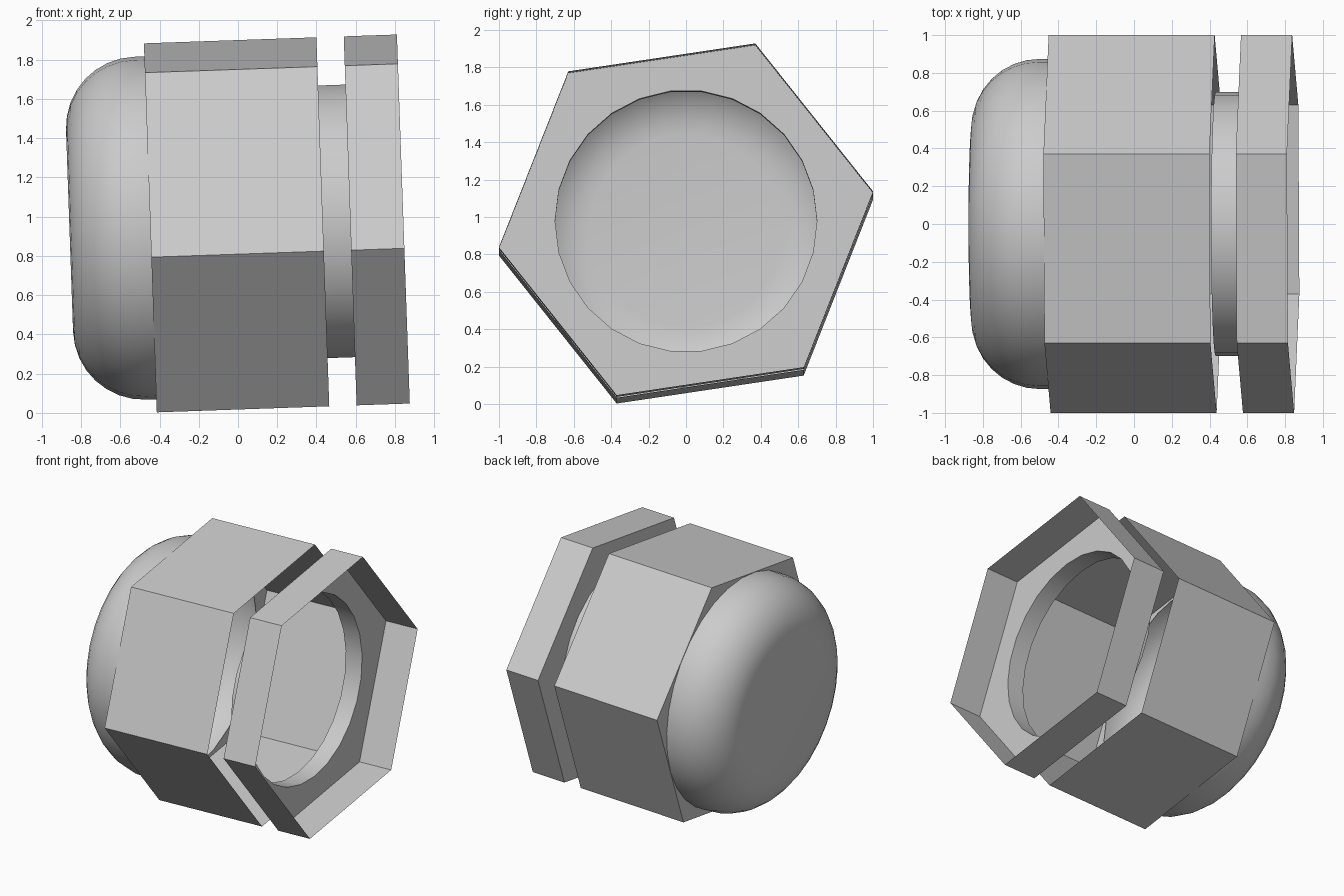
import bpy, bmesh
from math import sin, cos, pi, radians
from mathutils import Matrix, Vector

cube = bpy.data.objects.get("Cube")
if cube:
    bpy.data.objects.remove(cube, do_unlink=True)

grey = bpy.data.materials.new("plain_grey")
grey.use_nodes = True
COLOUR = (0.6, 0.6, 0.6, 1)
grey.diffuse_color = COLOUR
grey.node_tree.nodes["Principled BSDF"].inputs["Base Color"].default_value = COLOUR

# The whole fitting lies along x, tilted slightly upward to the left end
TILT = Matrix.Translation((0, 0, 0.9585)) @ Matrix.Rotation(radians(-2), 4, 'Y')
HEX_R, HEX_TURN = 1.011, radians(8.5)
BORE_R, DOME_R, FILLET = 0.70, 0.874, 0.36
SIDES = 26


def ring(bm, s, r, sides, turn=0.0):
    """Circle of vertices around the axis at distance s."""
    return [bm.verts.new((s, r * cos(turn + 2 * pi * i / sides),
                          r * sin(turn + 2 * pi * i / sides))) for i in range(sides)]


def skin(bm, a, b):
    """Outward-facing wall between two rings."""
    n = len(a)
    for i in range(n):
        j = (i + 1) % n
        bm.faces.new((a[i], a[j], b[j], b[i]))


def loop_edges(bm, loop):
    found = []
    for i, v in enumerate(loop):
        w = loop[(i + 1) % len(loop)]
        found.append(bm.edges.get((v, w)) or bm.edges.new((v, w)))
    return found


def finish(bm, name):
    mesh = bpy.data.meshes.new(name)
    bm.to_mesh(mesh)
    bm.free()
    mesh.materials.append(grey)
    mesh.transform(TILT)
    obj = bpy.data.objects.new(name, mesh)
    bpy.context.collection.objects.link(obj)
    bpy.ops.object.select_all(action='DESELECT')
    obj.select_set(True)
    bpy.context.view_layer.objects.active = obj
    bpy.ops.object.shade_smooth_by_angle(angle=radians(30))


def hex_shell(name, start, end, hole_r):
    """Thin hexagonal sleeve, open at +x, with a holed plate at -x."""
    bm = bmesh.new()
    near = ring(bm, start, HEX_R, 6, HEX_TURN)
    far = ring(bm, end, HEX_R, 6, HEX_TURN)
    skin(bm, near, far)
    hole = ring(bm, start, hole_r, SIDES)
    bmesh.ops.triangle_fill(bm, edges=loop_edges(bm, near) + loop_edges(bm, hole),
                            use_beauty=True, normal=Vector((-1, 0, 0)))
    bmesh.ops.dissolve_limit(bm, angle_limit=0.001, verts=[], edges=[])
    finish(bm, name)


def lathe(name, profile, sides, cap=False):
    bm = bmesh.new()
    rings = [ring(bm, s, r, sides) for s, r in profile]
    for a, b in zip(rings, rings[1:]):
        skin(bm, a, b)
    if cap:
        bm.faces.new(rings[0][::-1])
    finish(bm, name)


# Hexagonal body and end nut
hex_shell("hex_body", -0.447, 0.4325, 0.862)
hex_shell("hex_end_nut", 0.572, 0.843, BORE_R)

# Round neck joining the two
lathe("neck", [(0.4325, BORE_R), (0.572, BORE_R)], SIDES)

# Rounded hollow cap
STEPS = 8
arc = [(-0.859 + FILLET * (1 - cos(t)), DOME_R - FILLET * (1 - sin(t)))
       for t in (pi / 2 * i / STEPS for i in range(STEPS + 1))]
lathe("domed_cap", arc + [(-0.447, DOME_R)], 32, cap=True)
